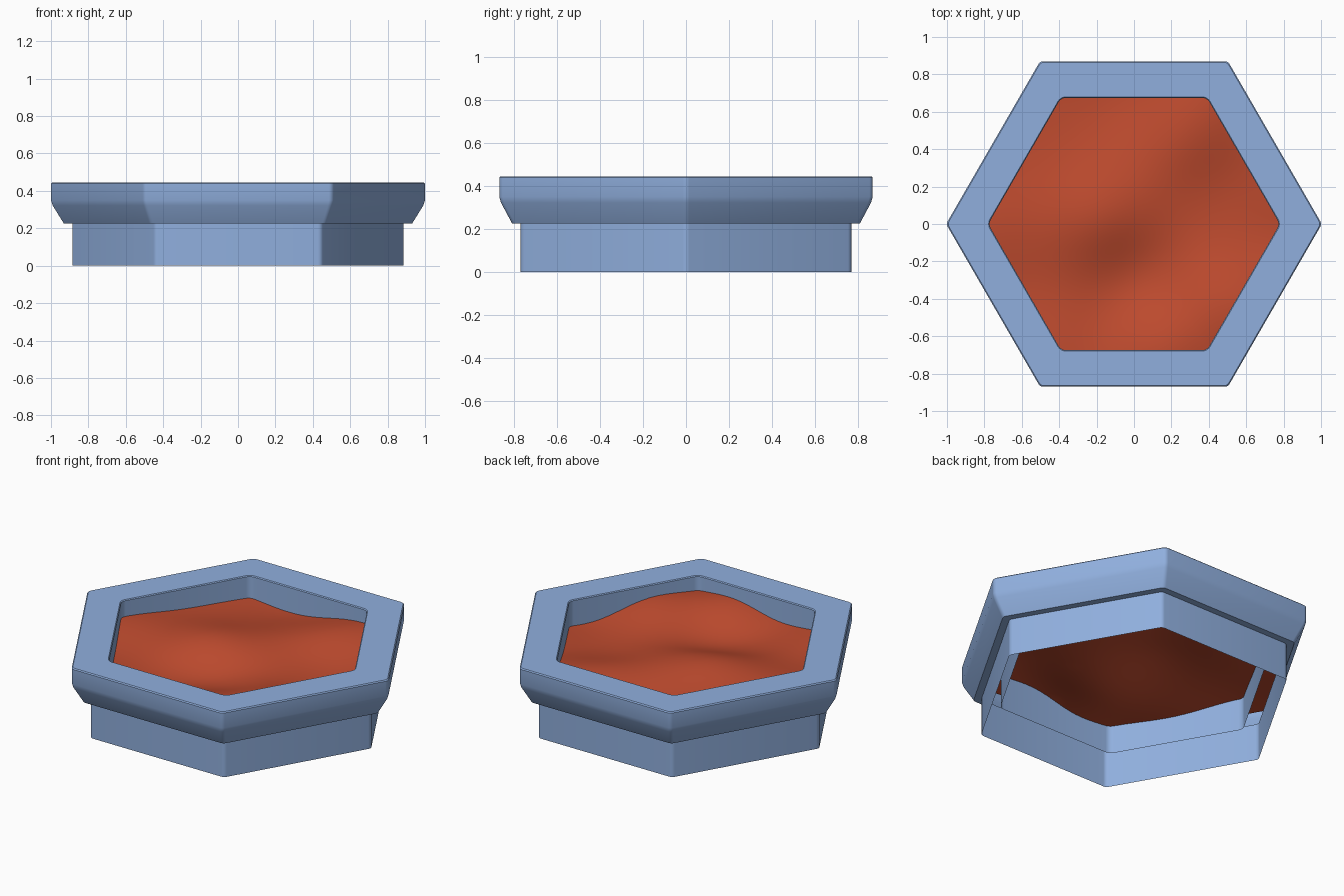
import bpy, bmesh, math
from mathutils import Vector

cube = bpy.data.objects.get("Cube")
if cube:
    bpy.data.objects.remove(cube, do_unlink=True)


def material(name, rgb):
    mat = bpy.data.materials.new(name)
    mat.use_nodes = True
    mat.diffuse_color = (*rgb, 1)
    mat.node_tree.nodes["Principled BSDF"].inputs["Base Color"].default_value = (*rgb, 1)
    return mat


def finish(name, bm, mat, angle):
    mesh = bpy.data.meshes.new(name)
    bm.to_mesh(mesh)
    bm.free()
    mesh.materials.append(mat)
    obj = bpy.data.objects.new(name, mesh)
    bpy.context.collection.objects.link(obj)
    bpy.ops.object.select_all(action="DESELECT")
    obj.select_set(True)
    bpy.context.view_layer.objects.active = obj
    bpy.ops.object.shade_smooth_by_angle(angle=math.radians(angle))
    return obj


def rounded_hexagon(apothem, radius, steps=4):
    """Outline with two corners on the x axis, each corner filleted."""
    centre = (apothem - radius) / math.cos(math.pi / 6)
    points = []
    for corner in range(6):
        a = corner * math.pi / 3
        for s in range(steps + 1):
            t = a + (s / steps - 0.5) * math.pi / 3
            points.append((centre * math.cos(a) + radius * math.cos(t),
                           centre * math.sin(a) + radius * math.sin(t)))
    return points


def hexagon_ring(apothem, per_side):
    size = apothem / math.cos(math.pi / 6)
    corners = [Vector((size * math.cos(k * math.pi / 3), size * math.sin(k * math.pi / 3)))
               for k in range(6)]
    return [corners[k].lerp(corners[(k + 1) % 6], s / per_side)
            for k in range(6) for s in range(per_side)]


def bridge(bm, lower, upper):
    n = len(lower)
    for i in range(n):
        j = (i + 1) % n
        bm.faces.new((lower[i], lower[j], upper[j], upper[i]))


blue = material("soft_blue", (0.28, 0.43, 0.73))
red = material("brick_red", (0.525, 0.071, 0.028))

# Frame: open shell with outer skirt, flared rim and short inner sleeve
# (apothem, height, corner radius)
profile = [(0.77, 0, 0.03), (0.77, 0.225, 0.03), (0.81, 0.225, 0.03), (0.862, 0.322, 0.03),
           (0.87, 0.35, 0.03), (0.87, 0.439, 0.03), (0.864, 0.445, 0.03),
           (0.68, 0.445, 0.05), (0.675, 0.44, 0.045), (0.675, 0.15, 0.045)]
bm = bmesh.new()
rings = [[bm.verts.new((x, y, z)) for x, y in rounded_hexagon(apothem, radius)]
         for apothem, z, radius in profile]
for lower, upper in zip(rings, rings[1:]):
    bridge(bm, lower, upper)
finish("hexagonal_frame", bm, blue, 35)

# Rolling surface inside the frame, blended smoothly through a few heights
LEVEL, SPREAD = 0.32, 0.2
heights = [(-.77, 0, .345), (-.58, -.34, .31), (-.39, -.67, .32), (-.1, -.67, .315),
           (.1, -.67, .36), (.39, -.67, .355), (.51, -.47, .37), (.59, -.34, .35),
           (.69, -.16, .295), (.77, 0, .29), (.58, .34, .31), (.39, .67, .36),
           (.15, .67, .33), (-.05, .67, .295), (-.23, .67, .295), (-.39, .67, .31),
           (-.58, .34, .32), (-.2, .02, .37), (.02, .1, .35), (.02, -.28, .275),
           (-.22, -.38, .285), (.25, .45, .36), (.45, .2, .3), (-.2, .35, .33)]
weights = [0.0] * len(heights)


def height(x, y):
    return LEVEL + sum(w * math.exp(-((x - px) ** 2 + (y - py) ** 2) / (2 * SPREAD ** 2))
                       for w, (px, py, _) in zip(weights, heights))


for _ in range(60):
    errors = [z - height(x, y) for x, y, z in heights]
    weights = [w + 0.35 * e for w, e in zip(weights, errors)]

bm = bmesh.new()
count = 28
rings = [[bm.verts.new((p.x, p.y, height(p.x, p.y)))
          for p in hexagon_ring(0.83 * k / count, 16)] for k in range(1, count + 1)]
for inner, outer in zip(rings, rings[1:]):
    bridge(bm, outer, inner)
centre = bm.verts.new((0, 0, height(0, 0)))
for i, v in enumerate(rings[0]):
    bm.faces.new((v, rings[0][(i + 1) % len(rings[0])], centre))
finish("wavy_surface", bm, red, 60)
